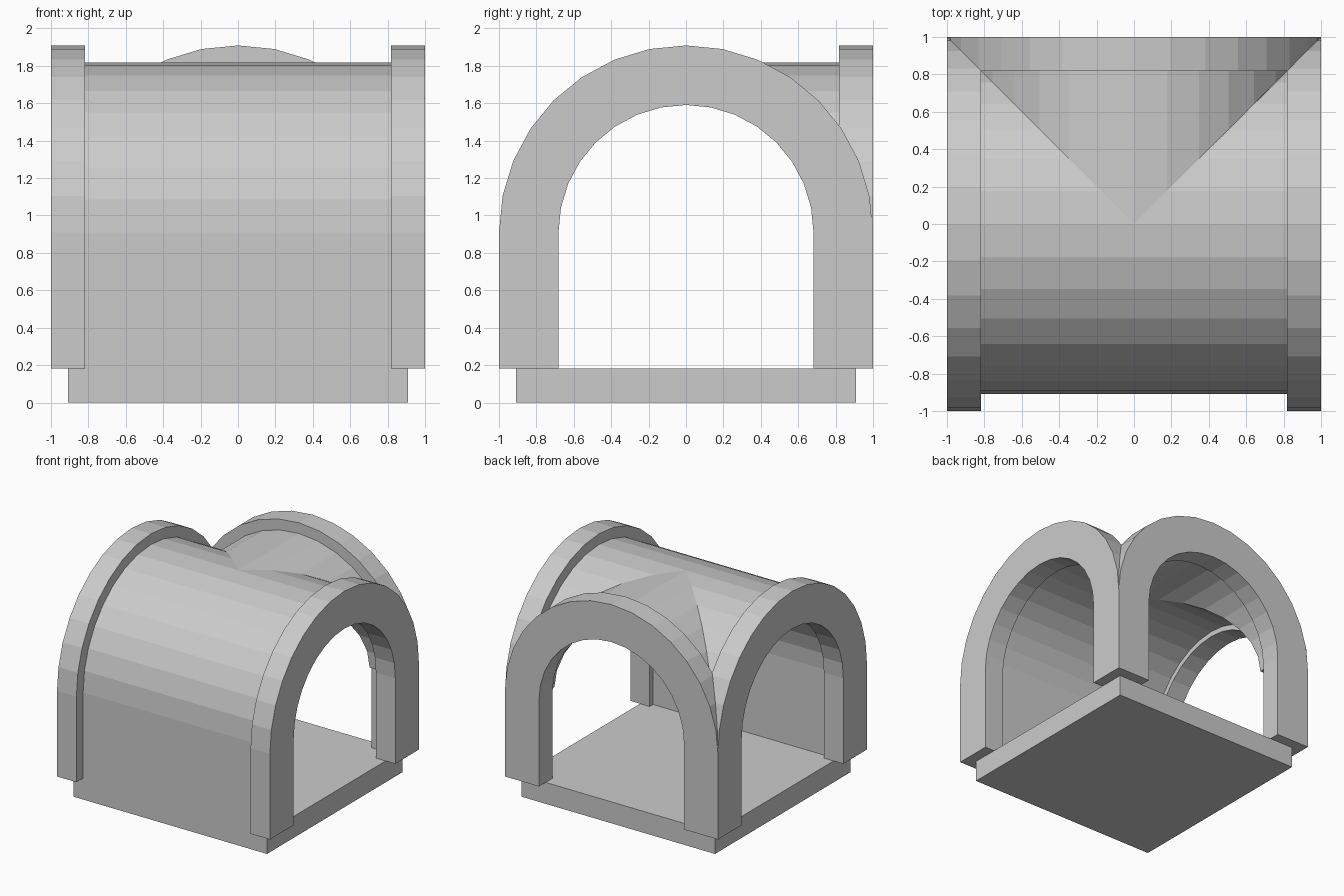
import bpy, bmesh, math
from mathutils import Matrix

if "Cube" in bpy.data.objects:
    bpy.data.objects.remove(bpy.data.objects["Cube"])

U = 1 / 1.1                 # model unit
FLOOR_Z = 0.2 * U           # top of floor slab
SPRING_Z = 1.0 * U          # where the arches start to curve
SEGS = 16


def side_profile(r, z_neg, z_pos):
    """Arch line in the y-z plane, from the -y foot to the +y foot."""
    pts = [(-r, z_neg)] if z_neg < SPRING_Z else []
    for i in range(SEGS + 1):
        a = math.pi * (1 - i / SEGS)
        pts.append((r * math.cos(a), SPRING_Z + r * math.sin(a)))
    if z_pos < SPRING_Z:
        pts.append((r, z_pos))
    return pts


def arch(name, r_in, r_out, x0, x1, z_neg, z_pos, caps=True, turn=0, mitres=(), mirror=False):
    """Thick arch extruded along x, turned about z, then trimmed on the mitre planes."""
    bm = bmesh.new()
    rows = []
    for x, r in ((x0, r_out), (x1, r_out), (x1, r_in), (x0, r_in)):
        rows.append([bm.verts.new((x, y, z)) for y, z in side_profile(r, z_neg, z_pos)])
    for k in range(4):
        if k in (1, 3) and not caps:
            continue
        a, b = rows[k], rows[(k + 1) % 4]
        for i in range(len(a) - 1):
            bm.faces.new((a[i], a[i + 1], b[i + 1], b[i]))
    for i in (0, -1):       # feet
        bm.faces.new([r[i] for r in rows])
    bmesh.ops.recalc_face_normals(bm, faces=bm.faces)
    bm.transform(Matrix.Rotation(turn, 4, 'Z'))
    for no in mitres:
        bmesh.ops.bisect_plane(bm, geom=bm.verts[:] + bm.edges[:] + bm.faces[:], dist=1e-5,
                               plane_co=(0, 0, 0), plane_no=no, clear_outer=True)
    me = bpy.data.meshes.new(name)
    bm.to_mesh(me)
    bm.free()
    ob = bpy.data.objects.new(name, me)
    bpy.context.collection.objects.link(ob)
    if mirror:
        ob.modifiers.new("mirror", 'MIRROR')
    return ob


RIGHT, LEFT = (-1, 1, 0), (1, 1, 0)
side_cut = [RIGHT]                        # keeps y < x
back_cut = [(1, -1, 0), (-1, -1, 0)]      # keeps |x| < y
quarter = math.pi / 2

# floor slab
bpy.ops.mesh.primitive_cube_add(size=1, location=(0, 0, FLOOR_Z / 2))
floor = bpy.context.object
floor.name = "floor_slab"
floor.scale = (2 * U, 2 * U, FLOOR_Z)

# thin vault shells: through passage with a solid front wall, and back branch
arch("main_vault", 0.8 * U, U, 0, 0.9 * U, FLOOR_Z, SPRING_Z,
     caps=False, mitres=side_cut, mirror=True)
arch("branch_vault", 0.8 * U, U, 0, 0.9 * U, SPRING_Z, SPRING_Z,
     caps=False, turn=quarter, mitres=back_cut)

# heavy arches framing the three openings
arch("side_arch", 0.75 * U, 1.1 * U, 0.9 * U, 1.1 * U, FLOOR_Z, FLOOR_Z,
     mitres=side_cut, mirror=True)
arch("back_arch", 0.75 * U, 1.1 * U, 0.9 * U, 1.1 * U, FLOOR_Z, FLOOR_Z,
     turn=quarter, mitres=back_cut)
